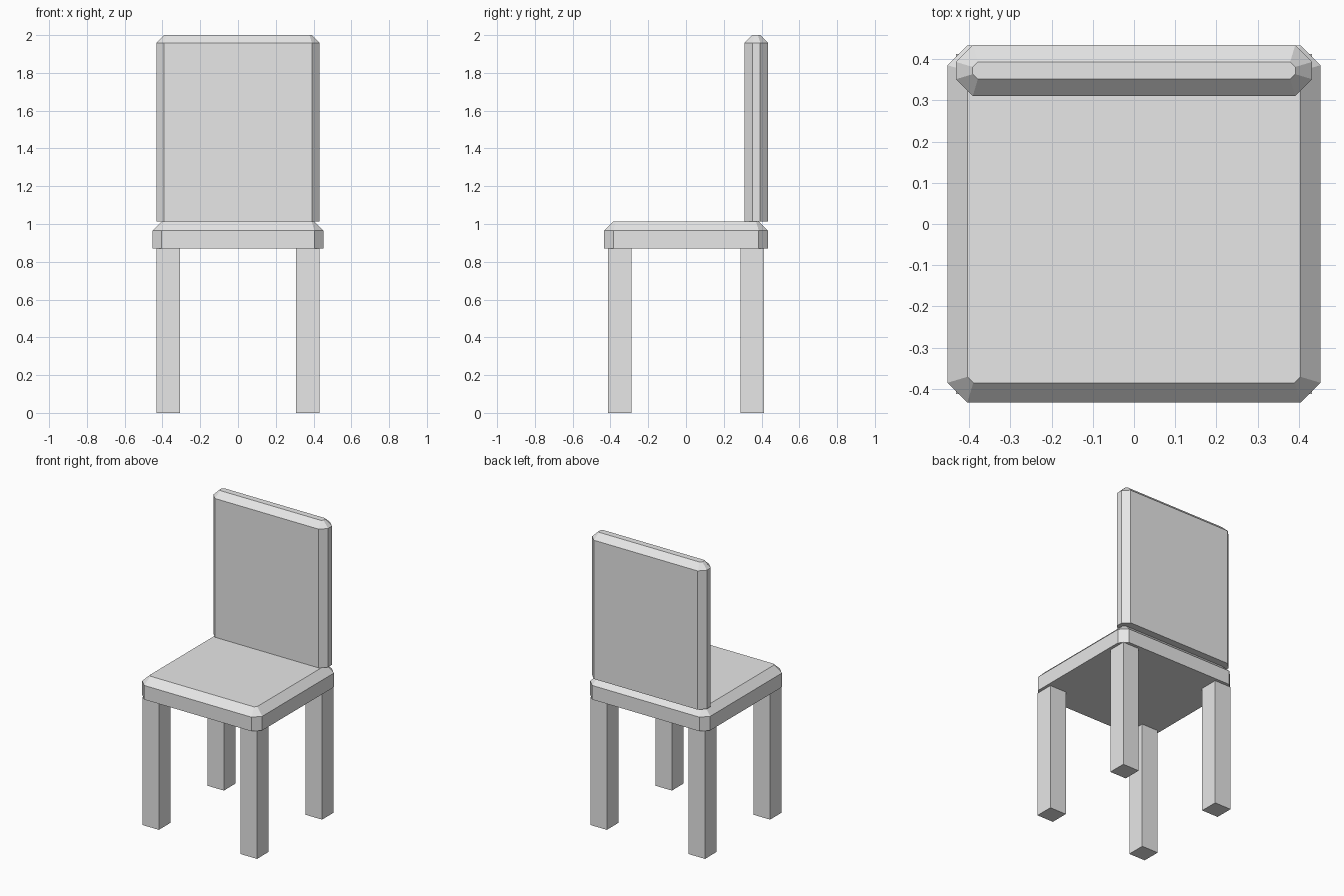
import bpy
import bmesh

old = bpy.data.objects.get("Cube")
if old:
    bpy.data.objects.remove(old, do_unlink=True)

grey = bpy.data.materials.new("light grey")
grey.use_nodes = True
colour = (0.8, 0.8, 0.8, 1)
grey.diffuse_color = colour
grey.node_tree.nodes["Principled BSDF"].inputs["Base Color"].default_value = colour


def octagon(hx, hy, cut):
    """Rectangle outline with its corners cut off."""
    return [(hx, cut - hy), (hx, hy - cut), (hx - cut, hy), (cut - hx, hy),
            (-hx, hy - cut), (-hx, cut - hy), (cut - hx, -hy), (hx - cut, -hy)]


def add_part(name, bm, location):
    bmesh.ops.recalc_face_normals(bm, faces=bm.faces)
    mesh = bpy.data.meshes.new(name)
    bm.to_mesh(mesh)
    bm.free()
    mesh.materials.append(grey)
    obj = bpy.data.objects.new(name, mesh)
    obj.location = location
    bpy.context.collection.objects.link(obj)


def chamfered_slab(name, hx, hy, y, bottom, top, bevel):
    """Slab with cut vertical corners and a sloped top rim; flat underside."""
    bm = bmesh.new()
    layers = [(0, bevel, bottom), (0, bevel, top - bevel), (bevel, bevel * 0.3, top)]
    rings = [[bm.verts.new((px, py, z)) for px, py in octagon(hx - inset, hy - inset, cut)]
             for inset, cut, z in layers]
    for low, high in zip(rings, rings[1:]):
        for i in range(8):
            j = (i + 1) % 8
            bm.faces.new((low[i], low[j], high[j], high[i]))
    bm.faces.new(rings[0])
    bm.faces.new(rings[-1])
    add_part(name, bm, (0, y, 0))


# Seat and backrest
chamfered_slab("seat", 0.452, 0.433, 0, 0.87, 1.014, 0.048)
chamfered_slab("backrest", 0.432, 0.062, 0.372, 1.014, 2.0, 0.041)

# Four square legs
for side, x in (("left", 0.37), ("right", -0.37)):
    for end, y in (("front", -0.35), ("back", 0.35)):
        bm = bmesh.new()
        bmesh.ops.create_cube(bm, size=1)
        bmesh.ops.scale(bm, vec=(0.124, 0.124, 0.87), verts=bm.verts)
        add_part(f"{end}_{side}_leg", bm, (x, y, 0.435))
